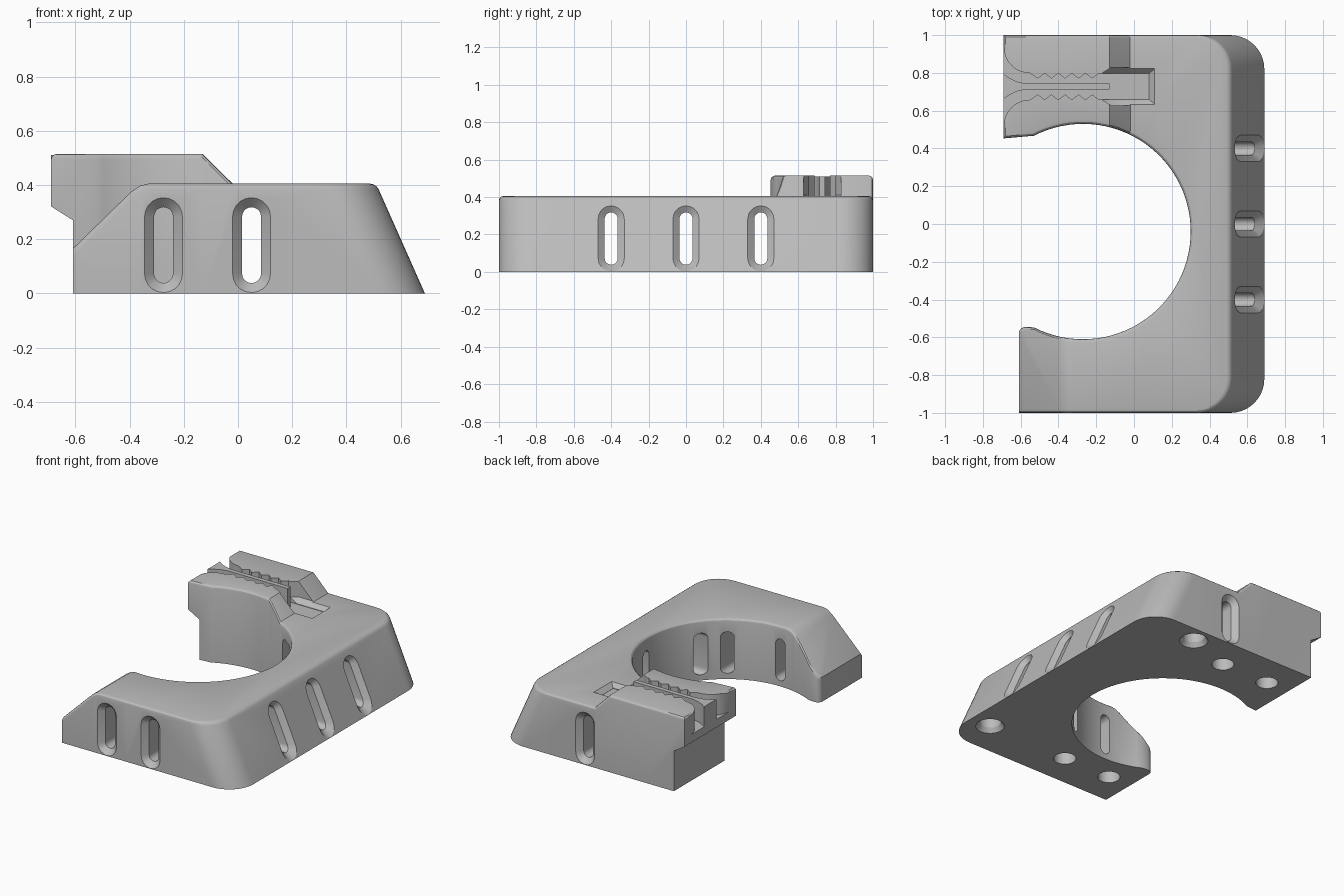
import bpy, bmesh
from math import sin, cos, pi, sqrt, asin

default = bpy.data.objects.get("Cube")
if default:
    bpy.data.objects.remove(default, do_unlink=True)

grey = bpy.data.materials.new("plain grey")
grey.use_nodes = True
tone = (0.5, 0.5, 0.5, 1)
grey.diffuse_color = tone
grey.node_tree.nodes["Principled BSDF"].inputs["Base Color"].default_value = tone

TOP, RAISED = 0.405, 0.515
HOLE_X, HOLE_Y, HOLE_R = -0.27, -0.04, 0.57
SLOT_Y = 0.728


def loft(rings):
    """Closed solid through rings with equal point counts."""
    bm = bmesh.new()
    loops = [[bm.verts.new(p) for p in ring] for ring in rings]
    n = len(loops[0])
    for a, b in zip(loops, loops[1:]):
        for i in range(n):
            j = (i + 1) % n
            bm.faces.new((a[i], a[j], b[j], b[i]))
    bm.faces.new(loops[0][::-1])
    bm.faces.new(loops[-1])
    bmesh.ops.recalc_face_normals(bm, faces=bm.faces)
    return bm


def make(name, bm):
    mesh = bpy.data.meshes.new(name)
    bm.to_mesh(mesh)
    bm.free()
    mesh.materials.append(grey)
    ob = bpy.data.objects.new(name, mesh)
    bpy.context.collection.objects.link(ob)
    return ob


def arc(cx, cy, r, a0, a1, n):
    return [(cx + r * cos(a0 + (a1 - a0) * i / n),
             cy + r * sin(a0 + (a1 - a0) * i / n)) for i in range(n + 1)]


def at_height(points, z):
    return [(x, y, z) for x, y in points]


def mirrored(side):
    """Plan outline from one side given as (x, half width)."""
    return ([(x, SLOT_Y - h) for x, h in side]
            + [(x, SLOT_Y + h) for x, h in reversed(side)])


# Plan outline of the C-shaped body
reach = asin(0.26 / HOLE_R)
bay = arc(HOLE_X, HOLE_Y, HOLE_R, pi / 2 + reach, -pi / 2 - reach, 60)
corner_r = 0.18
right_side = (arc(0.51, -1 + corner_r, corner_r, -pi / 2, 0, 10)
              + arc(0.51, 1 - corner_r, corner_r, 0, pi / 2, 10))
tip = arc(-0.575, -0.58, 0.035, pi / 2, pi, 5)
outline = [(-0.61, -1)] + right_side + [(-0.69, 1), (-0.69, 0.453)] + bay + tip
lean = [(x - 0.18 if x > 0.5 else x, y) for x, y in outline]
bm = loft([at_height(outline, 0), at_height(lean, TOP)])


# Shape the top: raised rear arm and sloping front arm
def interpolate(x, table):
    for (x0, z0), (x1, z1) in zip(table, table[1:]):
        if x <= x1:
            return z0 + (z1 - z0) * (x - x0) / (x1 - x0)
    return table[-1][1]


rear = [(-0.7, RAISED), (-0.13, RAISED), (-0.02, TOP)]
front = [(-0.61, 0.165), (-0.395, 0.375), (-0.36, 0.398), (-0.33, TOP)]
for x, _ in rear[1:] + front[1:]:
    bmesh.ops.bisect_plane(bm, geom=bm.verts[:] + bm.edges[:] + bm.faces[:],
                           plane_co=(x, 0, 0), plane_no=(1, 0, 0))
for v in bm.verts:
    if v.co.z > 0.3:
        v.co.z = interpolate(v.co.x, rear if v.co.y > 0 else front)
bm.normal_update()
rim = []
for e in bm.edges:
    ups = [f.normal.z > 0.5 for f in e.link_faces]
    at_tip = all(v.co.x < -0.6 and v.co.y < 0 for v in e.verts)
    if ups.count(True) == 1 and not at_tip:
        rim.append(e)
bmesh.ops.bevel(bm, geom=rim, offset=0.022, offset_type='OFFSET', segments=3,
                profile=0.5, affect='EDGES', clamp_overlap=False)
body = make("body", bm)


def cut(bm):
    cutter = make("cutter", bm)
    cutter.hide_render = True
    mod = body.modifiers.new("cut", 'BOOLEAN')
    mod.operation, mod.solver, mod.object = 'DIFFERENCE', 'EXACT', cutter
    bpy.context.view_layer.objects.active = body
    bpy.ops.object.modifier_apply(modifier=mod.name)
    bpy.data.objects.remove(cutter, do_unlink=True)


# Undercut below the rear arm's overhanging end
step = [(-0.8, -0.1), (-0.61, -0.1), (-0.61, 0.27), (-0.8, 0.39)]
cut(loft([[(x, y, z) for x, z in step] for y in (0.2, 1.1)]))


# Countersunk upright slots through the walls
def slot(centre, place, depth):
    rings = []
    for d, r in ((-0.02, 0.09), (0.035, 0.035), (depth, 0.035)):
        ends = arc(centre, 0.283, r, 0, pi, 10) + arc(centre, 0.073, r, pi, 2 * pi, 10)
        rings.append([place(u, z, d) for u, z in ends])
    cut(loft(rings))


for x in (-0.275, 0.05):
    slot(x, lambda u, z, d: (u, d - 1, z), 0.6)
slot(0.05, lambda u, z, d: (u, 1 - d, z), 0.6)
for y in (-0.4, 0, 0.4):
    slot(y, lambda u, z, d: (0.69 - 0.444 * z - d, u, z), 0.65)

# Round blind holes in the underside, two of them countersunk
for x, y, rim_r in ((-0.44, 0.77, 0.07), (-0.08, 0.77, 0.07), (0.25, 0.88, 0.09),
                    (-0.44, -0.77, 0.07), (-0.08, -0.77, 0.07), (0.54, -0.76, 0.09)):
    levels = ((-0.02, rim_r), (0, rim_r), (0.03, 0.07), (0.1, 0.07))
    cut(loft([at_height(arc(x, y, r, 0, 2 * pi, 24)[:-1], z) for z, r in levels]))

# Toothed channel with a flared mouth
side = [(-0.75, 0.21)] + [(x, h) for x, h in arc(-0.55, 0.21, 0.14, pi, 1.5 * pi, 8)]
pitch = 0.072
for i in range(5):
    start = -0.545 + i * pitch
    side += [(start + pitch / 2, 0.042), (start + pitch, 0.07)]
side.append((0.08, 0.07))
channel = mirrored(side)
cut(loft([at_height(channel, 0.375), at_height(channel, 0.6)]))

# Tapered pocket at the channel's inner end
floor = mirrored([(-0.17, 0.065), (-0.12, 0.068), (0.08, 0.068)])
mouth = mirrored([(-0.17, 0.07), (-0.12, 0.1), (0.115, 0.1)])
cut(loft([at_height(floor, 0.376), at_height(mouth, 0.41), at_height(mouth, 0.6)]))

# Thin fin along the channel, spreading at the mouth
fin_plan = mirrored([(-0.69, 0.066), (-0.66, 0.045), (-0.62, 0.026),
                     (-0.57, 0.015), (-0.13, 0.015)])
fin = make("channel_fin", loft([at_height(fin_plan, 0.35), at_height(fin_plan, 0.51)]))

for ob in (body, fin):
    bpy.ops.object.select_all(action='DESELECT')
    ob.select_set(True)
    bpy.context.view_layer.objects.active = ob
    bpy.ops.object.shade_smooth_by_angle(angle=0.45)
